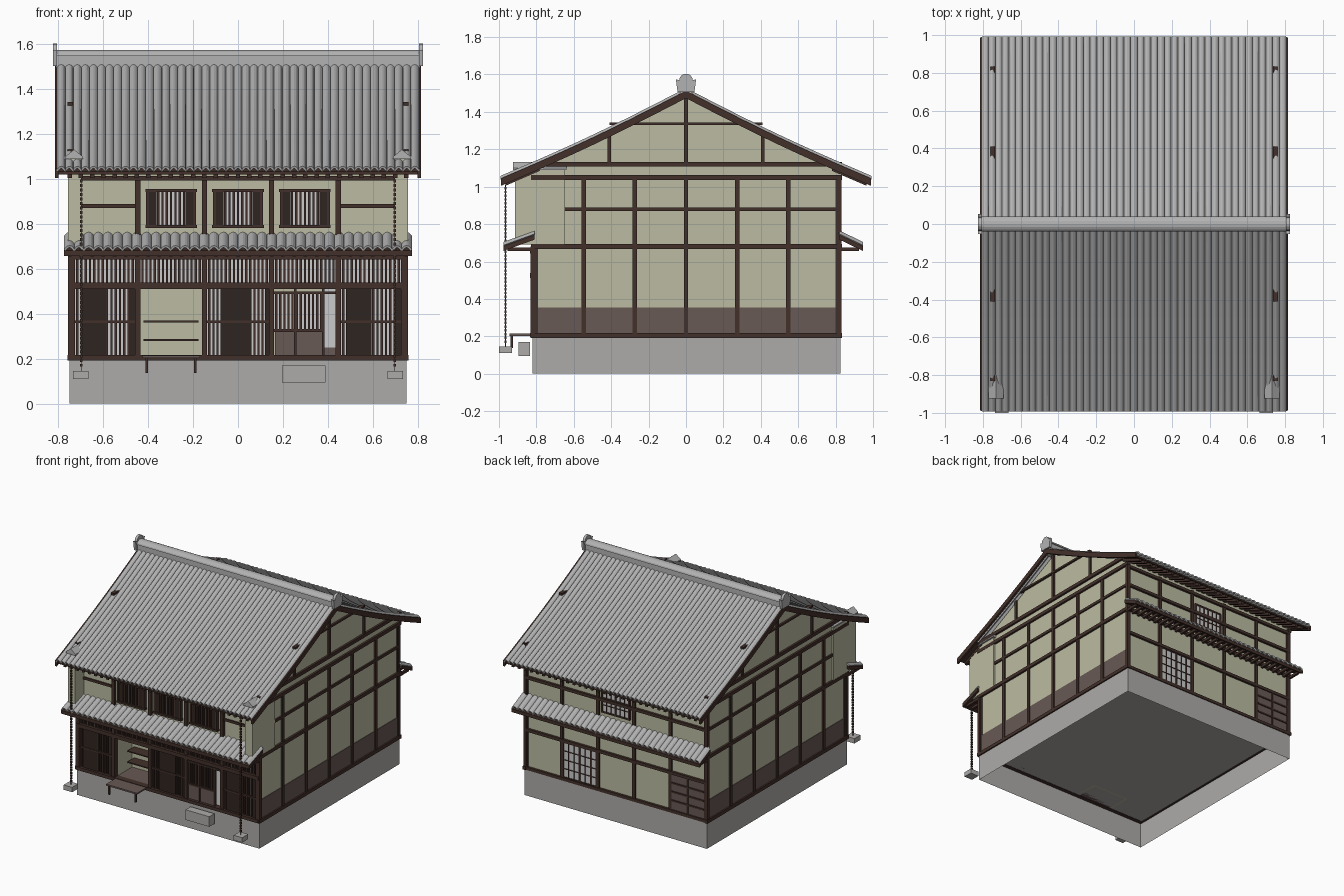
import bpy, bmesh, math

if "Cube" in bpy.data.objects:
    bpy.data.objects.remove(bpy.data.objects["Cube"])


def material(name, r, g, b):
    m = bpy.data.materials.new(name)
    m.use_nodes = True
    m.diffuse_color = (r, g, b, 1)
    m.node_tree.nodes["Principled BSDF"].inputs["Base Color"].default_value = (r, g, b, 1)
    return m


STONE = material("grey stone", .42, .41, .40)
TILE = material("roof tile grey", .45, .45, .45)
PLASTER = material("cream plaster", .50, .50, .36)
TIMBER = material("dark timber", .055, .030, .023)
SHADE = material("shaded timber", .028, .018, .014)
PLANK = material("brown planks", .14, .10, .09)
PAPER = material("white paper", .60, .60, .60)


def finish(name, mat, bm):
    bmesh.ops.recalc_face_normals(bm, faces=bm.faces)
    me = bpy.data.meshes.new(name)
    bm.to_mesh(me)
    bm.free()
    me.materials.append(mat)
    ob = bpy.data.objects.new(name, me)
    bpy.context.collection.objects.link(ob)
    return ob


def add_prism(bm, pts, x0, x1):
    """Extrude a (y, z) outline from x0 to x1."""
    a = [bm.verts.new((x0, y, z)) for y, z in pts]
    b = [bm.verts.new((x1, y, z)) for y, z in pts]
    n = len(pts)
    bm.faces.new(a)
    bm.faces.new(b[::-1])
    for i in range(n):
        bm.faces.new((a[i], b[i], b[(i + 1) % n], a[(i + 1) % n]))


def prisms(name, mat, items):
    bm = bmesh.new()
    for pts, x0, x1 in items:
        add_prism(bm, pts, x0, x1)
    return finish(name, mat, bm)


def boxes(name, mat, items):
    return prisms(name, mat, [([(y0, z0), (y1, z0), (y1, z1), (y0, z1)], x0, x1)
                              for x0, x1, y0, y1, z0, z1 in items])


def both(items):
    """Add the copy across x = 0."""
    return items + [(-b, -a, *rest) for a, b, *rest in items]


def both_prisms(items):
    return items + [(p, -b, -a) for p, a, b in items]


def strip(path, thick):
    return path + [(y, z - thick) for y, z in reversed(path)]


def tiles(name, path, half, waves):
    """Rows of round tiles running down a slope."""
    bm = bmesh.new()
    n = waves * 6
    rows = [[bm.verts.new((half * (2 * i / n - 1), y,
                           z + .016 * abs(math.sin(math.pi * i / 6)) - .002))
             for i in range(n + 1)] for y, z in path]
    for r, s in zip(rows, rows[1:]):
        for i in range(n):
            bm.faces.new((r[i], r[i + 1], s[i + 1], s[i]))
    ob = finish(name, TILE, bm)
    mod = ob.modifiers.new("thickness", "SOLIDIFY")
    mod.thickness, mod.offset = .01, 0
    return ob


# Stone base, open underneath
base = boxes("stone_base", STONE, [(-.75, .75, -.82, .825, 0, .195)])
bm = bmesh.new()
bm.from_mesh(base.data)
bmesh.ops.delete(bm, geom=[f for f in bm.faces if f.normal.z < -.9], context="FACES")
bm.to_mesh(base.data)
bm.free()


# Main roof
def slope(s, t0=0, t1=.988, drop=0, steps=10):
    out = []
    for i in range(steps + 1):
        t = t0 + (t1 - t0) * i / steps
        u = t / .988
        out.append((s * t, 1.508 - .468 * u - .014 * math.sin(math.pi * u) - drop))
    return out


for s, side in ((-1, "front"), (1, "back")):
    tiles(side + "_main_tiles", slope(s, t1=.99), .805, 45)
    prisms(side + "_verge_boards", TIMBER, both_prisms([(strip(slope(s, drop=-.005), .04), .80, .815)]))
    prisms(side + "_eave_boards", TIMBER, [(strip(slope(s, .80, .975, .012), .012), -.80, .80)])
    prisms(side + "_rafters", TIMBER,
           [(strip(slope(s, .78, .965, .02), .025), x / 20 - .01, x / 20 + .01) for x in range(-15, 16)])

# Ridge with end ornaments
boxes("ridge_base", TILE, [(-.81, .81, -.032, .032, 1.48, 1.548)])
arc = [(.04 * math.cos(a * math.pi / 8), .028 * math.sin(a * math.pi / 8) + 1.548) for a in range(9)]
prisms("ridge_cap", TILE, [(arc, -.81, .81)])
dome = [(.036 * math.cos(a * math.pi / 8), .036 * math.sin(a * math.pi / 8) + 1.568) for a in range(9)]
outline = [(-.054, 1.575), (-.045, 1.505), (.045, 1.505), (.054, 1.575)] + dome
prisms("ridge_ends", TILE, both_prisms([(outline, .805, .825)]))

# Gable side walls and planking
gable = [(-.815, .195), (.82, .195), (.82, 1.085), (0, 1.485), (-.815, 1.085)]
prisms("side_walls", PLASTER, both_prisms([(gable, .73, .745)]))
boxes("side_planking", PLANK, both([(.74, .749, -.815, .82, .2, .355)]))

# Side timbers
ys = [.273 * i for i in range(-3, 4)]
side = [(.735, .757, y - .012, y + .012, .195, .68 if i == 0 else 1.05) for i, y in enumerate(ys)]
side += [(.735, .760, -.83, .835, z - .013, z + .013) for z in (.205, .68, 1.05, 1.12)]
side += [(.735, .756, -.65, .82, .87, .89), (.735, .760, -.41, .41, 1.329, 1.343),
         (.735, .757, -.012, .012, 1.12, 1.49)]
side += [(.735, .757, y - .01, y + .01, 1.12, 1.285) for y in (-.41, .41)]
boxes("side_timbers", TIMBER, both(side))

# Wing walls with small roofs
boxes("wing_walls", PLASTER, both([(.70, .758, -.915, -.65, .69, 1.10)]))
prisms_bm = bmesh.new()
for s in (-1, 1):
    cap = [(.69, 1.09), (.77, 1.09), (.77, 1.10), (.73, 1.132), (.69, 1.10)]
    a, b = ([prisms_bm.verts.new((s * x, y, z)) for x, z in cap] for y in (-.925, -.64))
    prisms_bm.faces.new(a)
    prisms_bm.faces.new(b[::-1])
    for i in range(5):
        j = (i + 1) % 5
        prisms_bm.faces.new((a[i], b[i], b[j], a[j]))
finish("wing_roofs", TILE, prisms_bm)

# Lower roofs, front and back
for s, side, y0, y1 in ((-1, "front", .81, .975), (1, "back", .82, .945)):
    path = [(s * (y0 + (y1 - y0) * i / 3), .742 - .06 * i / 3) for i in range(4)]
    tiles(side + "_lower_tiles", [(y, z + .004) for y, z in path], .772, 36)
    prisms(side + "_lower_roof_board", TIMBER, [(strip(path, .025), -.775, .775)])
    boxes(side + "_lower_rafters", TIMBER,
          [(x / 20 - .008, x / 20 + .008, min(s * y0, s * (y1 - .02)), max(s * y0, s * (y1 - .02)), .655, .675)
           for x in range(-15, 16)])

# Front and back plaster walls
boxes("front_upper_wall", PLASTER, [(-.74, .74, -.81, -.79, .66, 1.08)])
boxes("back_wall", PLASTER, [(-.74, .74, .80, .815, .195, 1.08)])

# Front and back frames
posts = [-.738, -.447, -.149, .149, .447, .738]
frame = [(x - .012, x + .012, -.83, -.79, .195, 1.0) for x in posts[1:-1]]
frame += [(x - .012, x + .012, -.83, -.79, .195, .67) for x in (posts[0], posts[-1])]
frame += [(-.75, .75, -.835, -.79, z - h, z + h) for z, h in ((.205, .012), (.525, .014), (.655, .012))]
frame += [(-.70, .70, -.84, -.79, .995, 1.015)]
frame += both([(.45, .70, -.82, -.80, .872, .89)])
boxes("front_frame", TIMBER, frame)
rear = [(x - .012, x + .012, .80, .828, .195, 1.05) for x in posts]
rear += [(-.75, .75, .80, .832, z - .011, z + .011) for z in (.205, .49, .68, .88, 1.03)]
boxes("back_frame", TIMBER, rear)


# Lattices: paper behind, upright bars, solid shaded parts
def lattice(name, x0, x1, z0, z1, solid=(), pitch=.0185, y=-.805):
    boxes(name + "_paper", PAPER, [(x0, x1, y, y + .008, z0, z1)])
    n = round((x1 - x0) / pitch)
    xs = [x0 + (x1 - x0) * (i + .5) / n for i in range(n)]
    boxes(name + "_bars", TIMBER, [(x - .005, x + .005, y - .012, y, z0, z1) for x in xs])
    if solid:
        boxes(name + "_shutters", SHADE, [(a, b, y - .014, y, z0, z1) for a, b in solid])


for i, (a, b) in enumerate(zip(posts, posts[1:])):
    lattice("transom_%d" % (i + 1), a + .012, b - .012, .539, .645)
lattice("right_lattice", -.726, -.459, .215, .512, [(-.70, -.585), (-.485, -.459)])
lattice("centre_lattice", -.137, .137, .215, .512, [(-.075, .06), (.12, .137)])
lattice("left_lattice", .459, .726, .215, .512, [(.48, .595), (.695, .726)])
boxes("lattice_rails", TIMBER, [(a, b, -.823, -.805, .359, .37)
                                for a, b in ((-.726, -.459), (-.137, .137), (.459, .726))])

# Upper windows
for i, x in enumerate((-.298, 0, .298)):
    lattice("upper_window_%d" % (i + 1), x - .105, x + .105, .79, .95,
            [(x - .105, x - .065), (x + .065, x + .105)], y=-.818)
    edge = [(x - .115, x + .115, -.838, -.808, z - .007, z + .007) for z in (.79, .95)]
    edge += [(x + d - .006, x + d + .006, -.836, -.808, .79, .95) for d in (-.105, .105)]
    boxes("upper_window_frame_%d" % (i + 1), TIMBER, edge)

# Open shop bay with shelves and floor
boxes("shop_bay_walls", PLASTER, [(-.45, -.14, -.62, -.61, .195, .53), (-.45, -.437, -.80, -.61, .195, .53),
                                  (-.159, -.14, -.80, -.61, .195, .53), (-.45, -.14, -.80, -.61, .52, .53)])
boxes("shop_floor", PLANK, [(-.437, -.159, -.82, -.62, .195, .214)])
boxes("shop_shelves", TIMBER, [(-.42, -.175, -.70, -.62, z, z + .008) for z in (.28, .362)])

# Entrance: two sliding doors and an open gap
lattice("entrance", .161, .38, .33, .50)
boxes("entrance_panels", PLANK, [(.165, .252, -.815, -.80, .215, .325), (.258, .38, -.815, -.80, .215, .325)])
boxes("entrance_frame", TIMBER, [(x - .005, x + .005, -.822, -.80, .215, .512) for x in (.255, .38)]
      + [(.161, .38, -.822, -.80, .32, .332), (.161, .435, -.822, -.80, .488, .50)])
boxes("entrance_gap", PAPER, [(.385, .435, -.76, -.752, .25, .512)])
boxes("entrance_gap_step", PLANK, [(.385, .435, -.76, -.75, .195, .25)])

# Back shutters, paper window and door
for name, x0, x1, z0, z1, nx, nz in (("back_paper_doors", .161, .435, .217, .48, 6, 4),
                                     ("back_upper_window", -.11, .115, .79, .95, 6, 3)):
    boxes(name, PAPER, [(x0, x1, .815, .822, z0, z1)])
    grid = []
    for i in range(nx + 1):
        x, h = x0 + (x1 - x0) * i / nx, .006 if i in (0, nx // 2, nx) else .0025
        grid.append((x - h, x + h, .815, .828, z0, z1))
    for i in range(nz + 1):
        z, h = z0 + (z1 - z0) * i / nz, .006 if i in (0, nz) else .0025
        grid.append((x0 - .006, x1 + .006, .815, .827, z - h, z + h))
    boxes(name + "_bars", TIMBER, grid)
boxes("back_door", PLANK, [(-.726, -.459, .815, .824, .217, .48)])
boxes("back_door_rails", TIMBER, [(-.726, -.459, .815, .831, z - .006, z + .006) for z in (.285, .35, .415)]
      + [(-.599, -.587, .815, .831, .217, .48)])

# Bench, stone step, rain chains and drip stones
boxes("bench_seat", PLANK, [(-.425, -.17, -.945, -.81, .203, .214)])
boxes("bench_legs", TIMBER, [(x - .006, x + .006, -.937, -.925, .137, .205) for x in (-.407, -.19)])
boxes("stone_step", STONE, [(.195, .39, -.895, -.835, .095, .17)])
boxes("rain_chains", TIMBER, both([(.692, .704, -.971, -.959, .165 + .02 * i, .178 + .02 * i) for i in range(42)]
                                  + [(.696, .70, -.967, -.963, .145, 1.01)]))
boxes("drip_stones", STONE, both([(.665, .735, -1, -.93, .11, .146)]))
